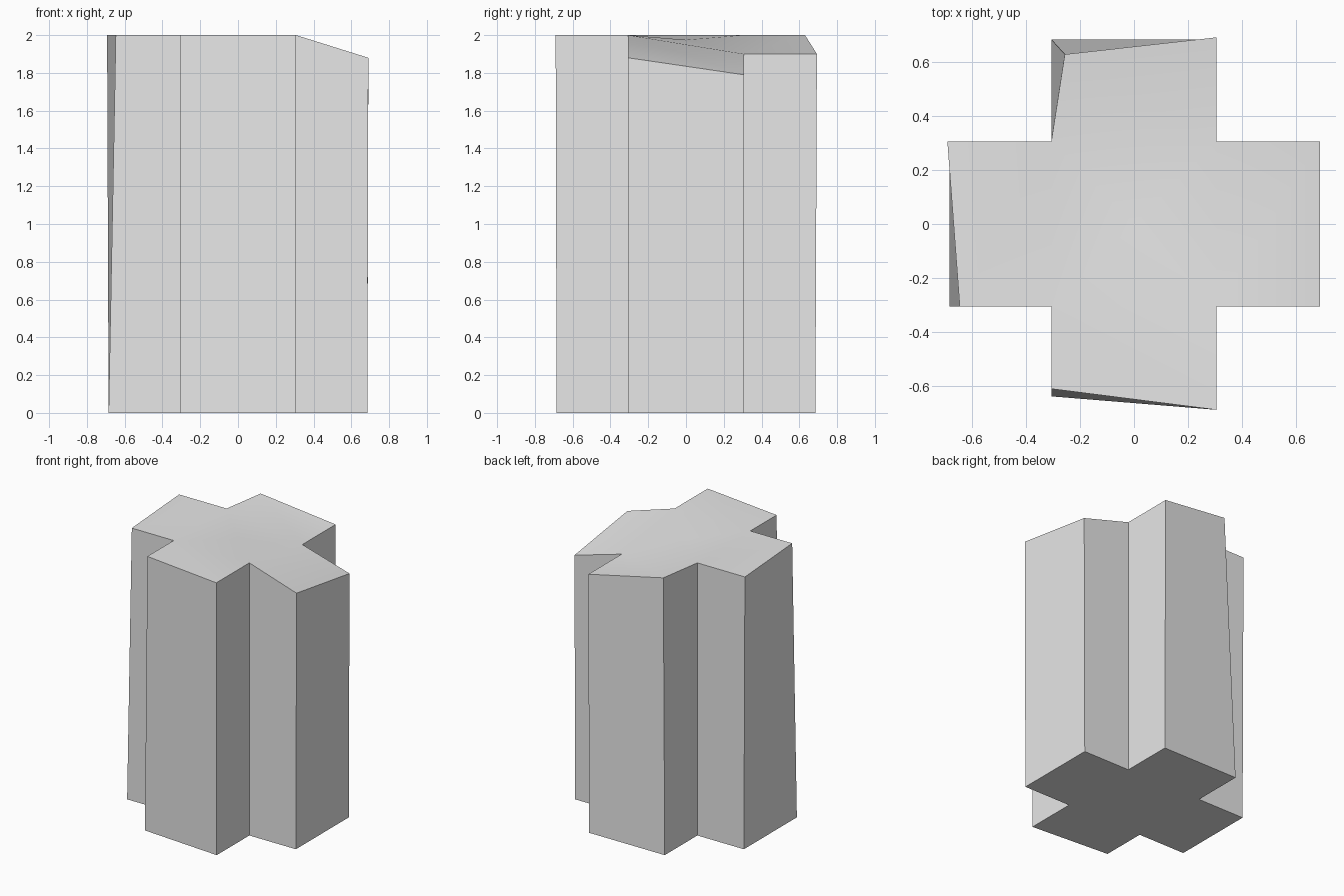
import bpy
import bmesh
import math

cube = bpy.data.objects.get("Cube")
if cube:
    bpy.data.objects.remove(cube, do_unlink=True)

# One plain grey for the whole block
grey = bpy.data.materials.new("light_grey")
grey.use_nodes = True
colour = (0.8, 0.8, 0.8, 1)
grey.diffuse_color = colour
grey.node_tree.nodes["Principled BSDF"].inputs["Base Color"].default_value = colour

C = 0.307  # half width of each arm
E = 0.685  # reach of each arm at the base

# Cross corners, counter-clockwise: inner corner, then the two arm tips after it
base = [(C, -C), (E, -C), (E, C),
        (C, C), (C, E), (-C, E),
        (-C, C), (-E, C), (-E, -C),
        (-C, -C), (-C, -0.64), (C, -E)]

# Top corners follow the base, with the skewed and sunken ones replaced
top = [(x, y, 2) for x, y in base]
top[1] = (0.69, -C, 1.88)
top[2] = (0.69, C, 1.79)
top[3] = (C, C, 1.90)
top[4] = (C, 0.693, 1.90)
top[5] = (-0.257, 0.63, 2)
top[7] = (-0.693, C, 2)
top[8] = (-0.647, -C, 2)
top[10] = (-C, -0.612, 2)
top[11] = (C, -0.69, 2)

bm = bmesh.new()
low = [bm.verts.new((x, y, 0)) for x, y in base]
high = [bm.verts.new(p) for p in top]
count = len(base)

# Side walls
for i in range(count):
    j = (i + 1) % count
    bm.faces.new((low[i], low[j], high[j], high[i]))

# Arm caps
for i in range(0, count, 3):
    ring = [i, i + 1, i + 2, (i + 3) % count]
    bm.faces.new([high[k] for k in ring])
    bm.faces.new([low[k] for k in reversed(ring)])

# Centre caps, the upper one gently saddled
bm.faces.new([low[k] for k in (9, 6, 3, 0)])
centre = bm.faces.new([high[k] for k in (0, 3, 6, 9)])
bmesh.ops.poke(bm, faces=[centre])
bmesh.ops.recalc_face_normals(bm, faces=bm.faces)

mesh = bpy.data.meshes.new("cross_block")
bm.to_mesh(mesh)
bm.free()
mesh.materials.append(grey)
block = bpy.data.objects.new("cross_block", mesh)
bpy.context.collection.objects.link(block)

bpy.context.view_layer.objects.active = block
block.select_set(True)
bpy.ops.object.shade_smooth_by_angle(angle=math.radians(30))
